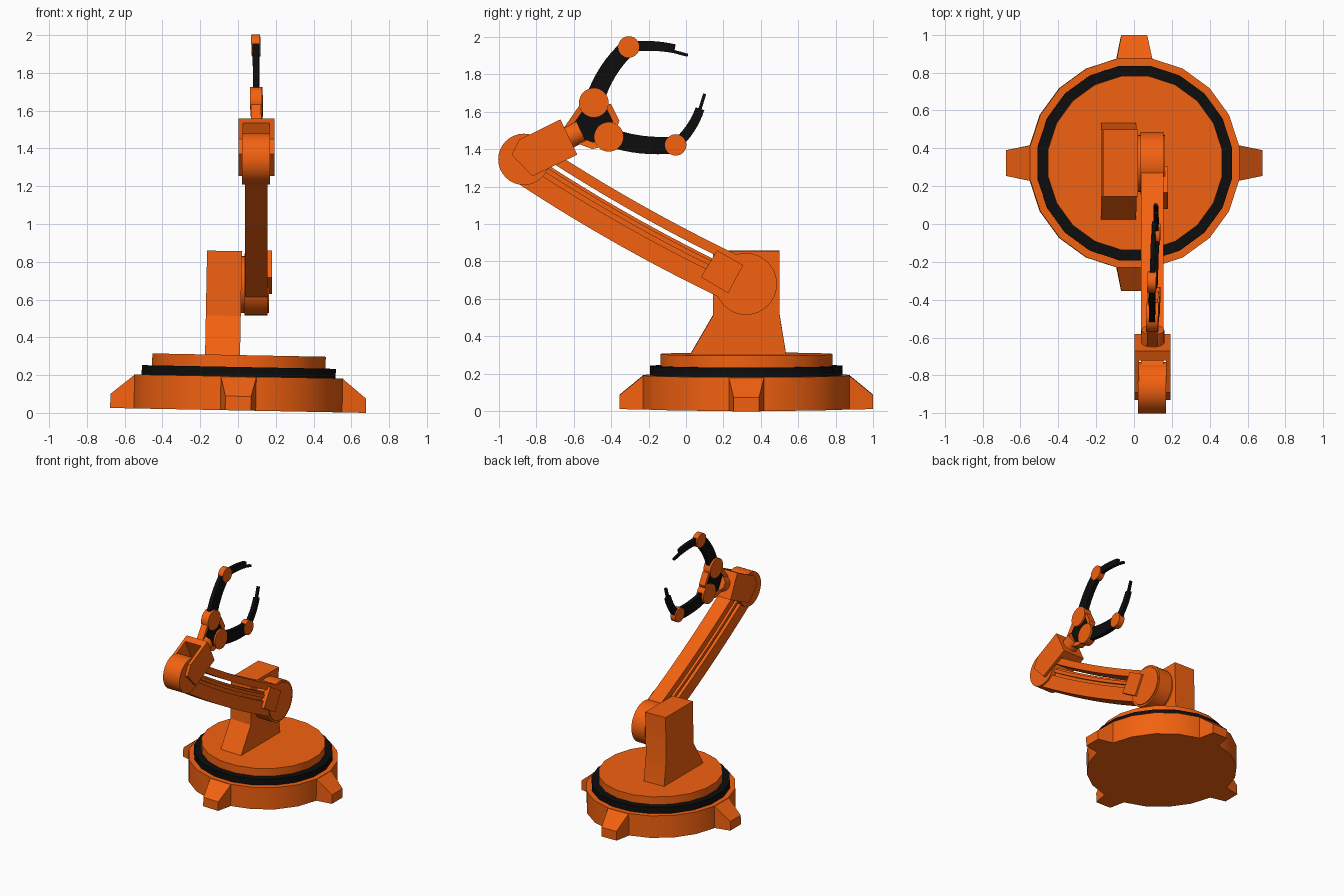
import bpy, bmesh
from math import sin, cos, pi, radians
from mathutils import Vector, Matrix

if "Cube" in bpy.data.objects:
    bpy.data.objects.remove(bpy.data.objects["Cube"])


def material(name, rgb):
    m = bpy.data.materials.new(name)
    m.diffuse_color = (*rgb, 1)
    m.use_nodes = True
    m.node_tree.nodes["Principled BSDF"].inputs["Base Color"].default_value = m.diffuse_color
    return m


ORANGE = material("orange_paint", (0.9, 0.12, 0.005))
BLACK = material("black_rubber", (0.004, 0.004, 0.004))
TILT = Matrix.Translation((0, 0, 0.013)) @ Matrix.Rotation(radians(1.1), 4, 'Y')


def finish(name, bm, mats, matrix=None):
    bmesh.ops.recalc_face_normals(bm, faces=bm.faces)
    me = bpy.data.meshes.new(name)
    bm.to_mesh(me)
    bm.free()
    if matrix:
        me.transform(matrix)
    for m in mats:
        me.materials.append(m)
    ob = bpy.data.objects.new(name, me)
    bpy.context.collection.objects.link(ob)
    bpy.context.view_layer.objects.active = ob
    bpy.ops.object.select_all(action='DESELECT')
    ob.select_set(True)
    bpy.ops.object.shade_smooth_by_angle(angle=radians(30))
    return ob


def prism(name, pts, x0, x1, mat, matrix=None, skew=False, inset=None):
    """Extrude a (y, z) outline from x0 to x1; skew follows the slightly turned gripper."""
    def pos(x, y, z):
        return (x + (0.03 * (y + 0.5) - 0.025 * (z - 1.55) if skew else 0), y, z)
    bm = bmesh.new()
    a, b = ([bm.verts.new(pos(x, *p)) for p in pts] for x in (x0, x1))
    caps = [bm.faces.new(a), bm.faces.new(b[::-1])]
    n = len(pts)
    for i in range(n):
        j = (i + 1) % n
        bm.faces.new((a[i], b[i], b[j], a[j]))
    mats = [mat]
    if inset:
        bmesh.ops.recalc_face_normals(bm, faces=bm.faces)
        bmesh.ops.inset_individual(bm, faces=caps, thickness=inset[0], depth=inset[1])
        for f in caps:
            f.material_index = 1
        mats.append(inset[2])
    return finish(name, bm, mats, matrix)


def circle(y, z, r, n=32):
    return [(y + r * cos(2 * pi * i / n), z + r * sin(2 * pi * i / n)) for i in range(n)]


def strip(p0, p1, p2, lo, hi, n=8):
    """Outline of a curved band beside a quadratic curve, lo/hi = offsets at (start, end)."""
    p0, p1, p2 = Vector(p0), Vector(p1), Vector(p2)
    low, high = [], []
    for i in range(n + 1):
        t = i / n
        c = p0 * (1 - t) ** 2 + p1 * 2 * t * (1 - t) + p2 * t * t
        d = ((p1 - p0) * (1 - t) + (p2 - p1) * t).normalized()
        perp = Vector((-d.y, d.x))
        low.append(tuple(c + perp * (lo[0] + (lo[1] - lo[0]) * t)))
        high.append(tuple(c + perp * (hi[0] + (hi[1] - hi[0]) * t)))
    return low + high[::-1]


def drum(name, r, z0, z1, mat, n, matrix):
    bm = bmesh.new()
    bmesh.ops.create_cone(bm, cap_ends=True, segments=n, radius1=r, radius2=r, depth=z1 - z0)
    bmesh.ops.transform(bm, matrix=matrix, verts=bm.verts)
    return finish(name, bm, [mat])


# Turntable base: three stacked 20-sided drums
half = Matrix.Rotation(radians(9), 4, 'Z')
for name, r, z0, z1, mat in (("base", 0.56, 0, 0.18, ORANGE),
                             ("rubber_ring", 0.52, 0.18, 0.23, BLACK),
                             ("turntable", 0.465, 0.22, 0.293, ORANGE)):
    drum(name, r, z0, z1, mat, 20, TILT @ Matrix.Translation((0, 0.322, (z0 + z1) / 2)) @ half)

# Four tapered feet
for k in range(4):
    bm = bmesh.new()
    rings = [[bm.verts.new((x, s * w, z)) for s, z in ((-1, 0), (1, 0), (1, h), (-1, h))]
             for x, w, h in ((0.55, 0.094, 0.179), (0.677, 0.068, 0.075))]
    for r in rings:
        bm.faces.new(r)
    for i in range(4):
        j = (i + 1) % 4
        bm.faces.new((rings[0][i], rings[0][j], rings[1][j], rings[1][i]))
    finish("foot_%d" % (k + 1), bm, [ORANGE],
           TILT @ Matrix.Translation((0, 0.322, 0)) @ Matrix.Rotation(k * pi / 2, 4, 'Z'))

# Pedestal beside the arm
prism("pedestal", [(0.02, 0.285), (0.145, 0.5), (0.145, 0.843), (0.5, 0.843), (0.5, 0.5), (0.535, 0.285)],
      -0.18, 0.005, ORANGE, TILT)

# Shoulder joint
prism("shoulder_joint", circle(0.32, 0.68, 0.165), 0.035, 0.157, ORANGE)
prism("shoulder_axle", circle(0.32, 0.68, 0.15), 0.005, 0.165, ORANGE)
prism("shoulder_plate", [(0.166, 0.86), (0.305, 0.78), (0.225, 0.63), (0.08, 0.717)], 0.14, 0.18, ORANGE)

# Bowed arm: lower beam, recessed web with rail, upper beam with an open slit between
arm = ((-0.865, 1.345), (-0.3, 0.97), (0.32, 0.68))
for name, lo, hi, x0, x1 in (("arm_lower_beam", -0.125, -0.02, 0.037, 0.157),
                             ("arm_web", -0.025, 0.045, 0.065, 0.13),
                             ("arm_rail", 0.005, 0.03, 0.045, 0.15),
                             ("arm_upper_beam", 0.067, 0.12, 0.037, 0.157)):
    prism(name, strip(*arm, (lo, lo), (hi, hi), 12), x0, x1, ORANGE)

# Elbow drum and forked bracket
prism("elbow_joint", circle(-0.865, 1.345, 0.137), 0.02, 0.17, ORANGE)
fork = [(-0.93, 1.37), (-0.89, 1.45), (-0.67, 1.558), (-0.58, 1.37), (-0.82, 1.255)]
for side, x0, x1 in (("left", 0.002, 0.026), ("right", 0.168, 0.193)):
    prism("elbow_fork_" + side, fork, x0, x1, ORANGE)
prism("elbow_fork_end", [(-0.67, 1.558), (-0.58, 1.37), (-0.63, 1.346), (-0.72, 1.534)], 0.02, 0.18, ORANGE)

# Wrist stub along the forearm direction
axis = Vector((0, 0.9, 0.43)).to_track_quat('Z', 'Y').to_matrix().to_4x4()
drum("wrist", 0.06, 0, 0.09, ORANGE, 24, Matrix.Translation((0.1, -0.6, 1.475)) @ axis)

# Palm with dark recessed centre
prism("palm", [(-0.647, 1.52), (-0.55, 1.66), (-0.4, 1.64), (-0.355, 1.55),
               (-0.41, 1.42), (-0.5, 1.4), (-0.594, 1.435)],
      0.073, 0.127, ORANGE, skew=True, inset=(0.035, -0.008, BLACK))

# Two fingers: knuckle, curved link, joint, fingertip and thin nail
fingers = {
    "upper": ((-0.492, 1.647), (-0.435, 1.83), (-0.305, 1.945),
              (-0.18, 1.96), (-0.06, 1.935), (0.01, 1.9), 1),
    "lower": ((-0.412, 1.465), (-0.25, 1.405), (-0.055, 1.422),
              (0.035, 1.5), (0.075, 1.615), (0.1, 1.695), -1),
}
for side, (a, m, b, m2, c, tip, s) in fingers.items():
    prism(side + "_knuckle", circle(*a, 0.079), 0.068, 0.132, ORANGE, skew=True)
    prism(side + "_link", strip(a, m, b, (-0.05, -0.045), (0.05, 0.045)), 0.084, 0.116, BLACK, skew=True)
    prism(side + "_joint", circle(*b, 0.057), 0.076, 0.122, ORANGE, skew=True)
    prism(side + "_fingertip", strip(b, m2, c, (-0.028, -0.024), (0.028, 0.024)), 0.087, 0.113, BLACK, skew=True)
    d = (Vector(tip) - Vector(c)).normalized()
    start = Vector(c) - d * 0.02 + Vector((0, -0.02 * s if s > 0 else 0))
    prism(side + "_nail", strip(start, (start + Vector(tip)) / 2, tip, (-0.009, -0.008), (0.009, 0.008), 2),
          0.09, 0.11, BLACK, skew=True)
